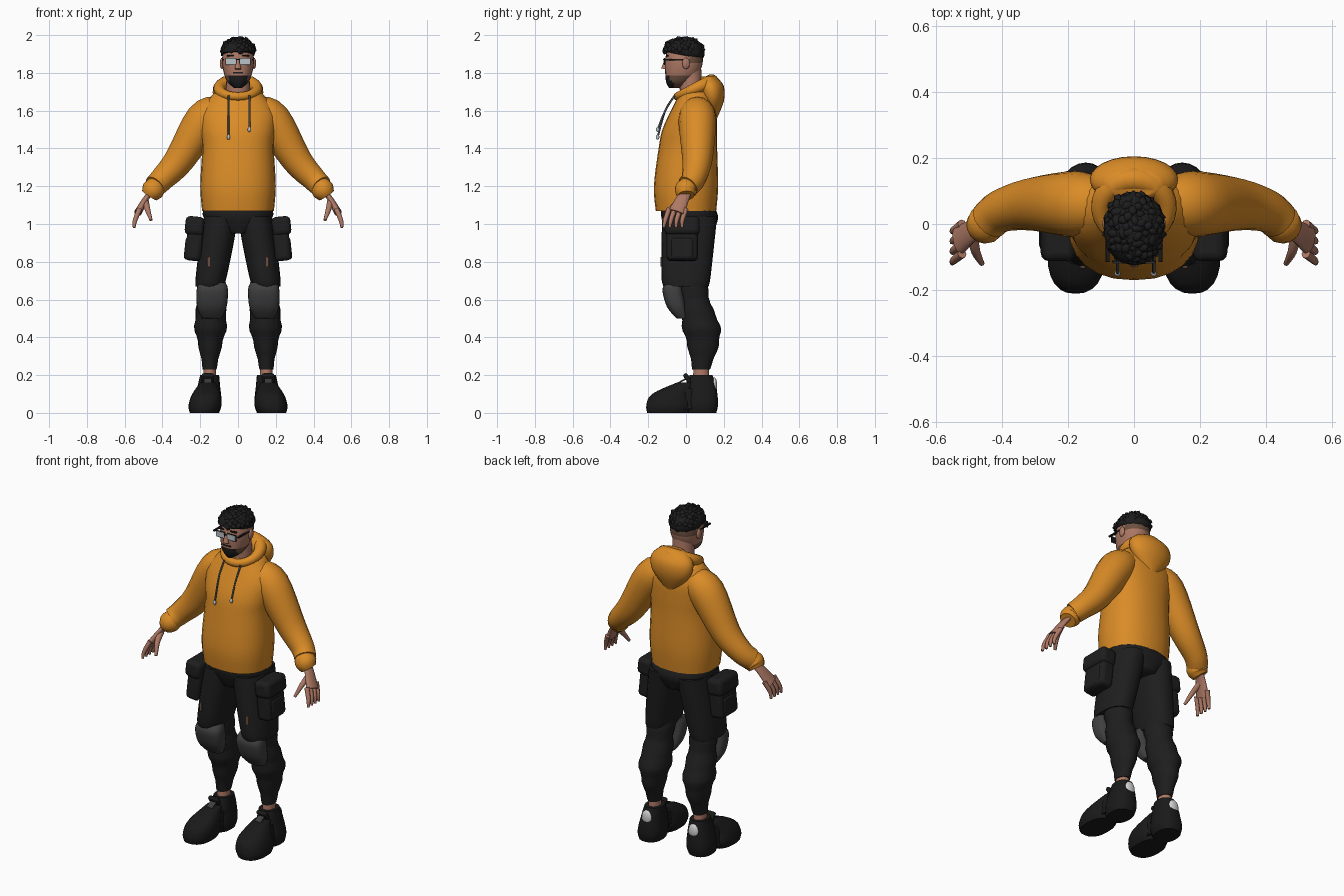
import bpy, bmesh, math, random
from mathutils import Vector, Matrix

random.seed(4)
cube = bpy.data.objects.get("Cube")
if cube:
    bpy.data.objects.remove(cube, do_unlink=True)


def material(name, *rgb):
    """A flat colour; a single value gives a grey."""
    colour = (*(rgb if len(rgb) == 3 else rgb * 3), 1)
    mat = bpy.data.materials.new(name)
    mat.use_nodes = True
    mat.diffuse_color = colour
    mat.node_tree.nodes["Principled BSDF"].inputs["Base Color"].default_value = colour
    return mat


orange = material("orange cotton", .7, .26, .02)
cloth = material("black cloth", .013)
rubber = material("black rubber", .01)
pad_grey = material("pad grey", .05)
skin = material("skin", .42, .19, .13)
stubble = material("stubble skin", .15, .08, .05)
hair = material("dark hair", .012)
lens = material("pale lens", .5, .55, .58)
white = material("off white", .65)
cord = material("cord grey", .1)

X, Y, Z = Vector((1, 0, 0)), Vector((0, 1, 0)), Vector((0, 0, 1))


def finish(name, bm, mats, mirror=False, smooth=True, paint=None):
    """Turn a bmesh into a named object, optionally mirrored across x."""
    bmesh.ops.recalc_face_normals(bm, faces=bm.faces)
    for face in bm.faces:
        face.smooth = smooth
        if paint:
            face.material_index = paint(face.calc_center_median())
    mesh = bpy.data.meshes.new(name)
    bm.to_mesh(mesh)
    bm.free()
    mesh.set_sharp_from_angle(angle=math.radians(60))
    for mat in mats:
        mesh.materials.append(mat)
    obj = bpy.data.objects.new(name, mesh)
    bpy.context.collection.objects.link(obj)
    if mirror:
        obj.modifiers.new("Mirror", 'MIRROR').use_mirror_merge = False
    return obj


def smooth_rows(rows, steps=4):
    """Fill in a smooth curve of rows through the given key rows."""
    rows = [Vector(row) for row in rows]
    result = []
    for i in range(len(rows) - 1):
        a, b = rows[i], rows[i + 1]
        slope_a = (b - rows[max(i - 1, 0)]) / 2
        slope_b = (rows[min(i + 2, len(rows) - 1)] - a) / 2
        for k in range(steps):
            t = k / steps
            ease = t * t * (3 - 2 * t)
            result.append(a.lerp(b, ease) + slope_a * t * (1 - t) ** 2
                          - slope_b * t * t * (1 - t))
    return result + [rows[-1]]


def skin_loops(name, loops, mats, closed=False, **options):
    """Bridge loops of points; cap the ends unless the loops form a ring."""
    bm = bmesh.new()
    loops = [[bm.verts.new(p) for p in loop] for loop in loops]
    pairs = list(zip(loops, loops[1:]))
    if closed:
        pairs.append((loops[-1], loops[0]))
    else:
        bm.faces.new(loops[0])
        bm.faces.new(loops[-1])
    for a, b in pairs:
        for k in range(len(a)):
            bm.faces.new((a[k - 1], a[k], b[k], b[k - 1]))
    return finish(name, bm, mats, **options)


def rounded(u, v, power=2, sides=24):
    """Offsets around a superellipse with half axes u and v."""
    def reach(value):
        return math.copysign(abs(value) ** (2 / power), value)
    angles = [math.tau * k / sides for k in range(sides)]
    return [u * reach(math.cos(a)) + v * reach(math.sin(a)) for a in angles]


def stack(name, rows, *mats, x=(0, 0), power=2, folds=0, **options):
    """Level rings (z, y, half width, half depth), x leaning from bottom to top."""
    rows = smooth_rows(rows)
    low, high = rows[0][0], rows[-1][0]
    loops = []
    for z, y, wide, deep in rows:
        centre = Vector((x[0] + (x[1] - x[0]) * (z - low) / (high - low), y, z))
        swell = 1 + folds * math.sin(z * 60)
        ring = rounded(X * wide * swell, Y * deep * swell, power)
        loops.append([centre + p for p in ring])
    return skin_loops(name, loops, mats, **options)


def limb(name, points, mat, ref=Y, flat=1, sides=16, mirror=True, closed=False):
    """A tube square to its path through (x, y, z, radius)."""
    rows = points if closed else smooth_rows(points)
    path = [Vector(row[:3]) for row in rows]
    last = len(path) - 1
    loops = []
    for i, row in enumerate(rows):
        before = path[i - 1] if closed else path[max(i - 1, 0)]
        after = path[(i + 1) % len(path)] if closed else path[min(i + 1, last)]
        along = (after - before).normalized()
        u = (ref - along * along.dot(ref)).normalized()
        ring = rounded(u * row[3], along.cross(u) * row[3] * flat, sides=sides)
        loops.append([path[i] + p for p in ring])
    return skin_loops(name, loops, [mat], closed=closed, mirror=mirror)


def box(name, centre, size, mat, mirror=True, bevel=.002, tilt=0, axis=Y):
    bm = bmesh.new()
    place = Matrix.Translation(centre) @ Matrix.Rotation(tilt, 4, axis)
    bmesh.ops.create_cube(bm, size=1, matrix=place @ Matrix.Diagonal((*size, 1)))
    mod = finish(name, bm, [mat], mirror, smooth=False).modifiers.new("Bevel", 'BEVEL')
    mod.width, mod.segments = bevel, 3


def ball(name, centre, size, mat, mirror=True):
    bm = bmesh.new()
    place = Matrix.Translation(centre) @ Matrix.Diagonal((*size, 1))
    bmesh.ops.create_icosphere(bm, subdivisions=3, radius=1, matrix=place)
    finish(name, bm, [mat], mirror)


# Hoodie: body, sleeves, cuffs, hood and collar
stack("hoodie_body", [(1.07, 0, .19, .16), (1.2, 0, .2, .17), (1.4, .01, .19, .155),
                      (1.5, .02, .2, .145), (1.6, .04, .2, .12), (1.7, .05, .12, .08)],
      orange, power=2.3)
limb("sleeve", [(.1, .06, 1.6, .08), (.18, .06, 1.55, .1), (.31, .06, 1.34, .08),
                (.4, .04, 1.24, .065), (.44, .01, 1.2, .06)], orange)
limb("cuff", [(.43, .02, 1.21, .05), (.45, 0, 1.18, .06), (.47, 0, 1.15, .045)], orange)
stack("hood", [(1.55, .14, .03, .02), (1.65, .14, .12, .06), (1.73, .13, .13, .07),
               (1.78, .12, .08, .04)], orange)
collar = []
for k in range(24):
    side, back = math.sin(math.tau * k / 24), -math.cos(math.tau * k / 24)
    collar.append((side * .1, .045 + back * .09, 1.715 + back * .04, .03 + back * .008))
limb("hood_collar", collar, orange, ref=Z, mirror=False, closed=True)

# Drawstrings with metal tips
for x, low in ((-.05, 1.46), (.06, 1.5)):
    end = (x, -.15, low)
    limb("drawstring", [(x, -.06, 1.68, .005), (x, -.11, 1.6, .005), (*end, .005)],
         cord, ref=X, sides=8, mirror=False)
    ball("drawstring_tip", end, (.009, .009, .014), lens, False)

# Hands
limb("palm", [(.46, 0, 1.17, .03), (.49, -.02, 1.13, .035), (.53, -.05, 1.06, .045)],
     skin, flat=.45)
for i in range(4):
    y = .03 * i - .09
    limb("finger", [(.52, y, 1.08, .014), (.545, y - .02, 1.02, .012),
                    (.55, y * 1.1 - .02, .98, .007)], skin, sides=8)
limb("thumb", [(.49, -.03, 1.12, .018), (.48, -.08, 1.08, .015), (.46, -.12, 1.02, .008)],
     skin, sides=8)

# Trousers: hips, thighs and baggy lower legs with knee pads
stack("trouser_hips", [(.95, .02, .08, .12), (1.03, .02, .18, .15), (1.09, .01, .18, .14)],
      cloth, power=2.3)
stack("trouser_thigh", [(.67, 0, .075, .12), (.72, 0, .082, .13), (.9, .01, .09, .14),
                        (1.04, .02, .09, .145)], cloth, x=(.15, .09), power=2.3, mirror=True)
stack("trouser_lower_leg", [(.23, .08, .035, .045), (.35, .09, .06, .08), (.46, .08, .085, .1),
                            (.58, .05, .075, .08), (.7, .03, .075, .08)],
      cloth, x=(.15, .14), folds=.05, mirror=True)
stack("knee_pad", [(.5, -.02, .05, .03), (.56, -.05, .078, .05), (.65, -.07, .083, .055),
                   (.69, -.06, .07, .045)], pad_grey, x=(.14, .135), power=3, mirror=True)
box("thigh_rip", (.155, -.13, .8), (.016, .009, .05), stubble)

# Thigh pouches with flaps and front pockets
lean = math.radians(-6)
box("pouch", (.23, -.02, .915), (.085, .165, .22), cloth, bevel=.022, tilt=lean)
box("pouch_flap", (.23, -.02, .99), (.1, .185, .1), cloth, bevel=.025, tilt=lean)
box("pouch_pocket", (.26, -.02, .87), (.045, .125, .12), cloth, bevel=.018, tilt=lean)

# Ankles and chunky shoes
stack("ankle", [(.12, .08, .036, .045), (.25, .08, .032, .04)], skin, x=(.15, .15), mirror=True)
stack("shoe_forefoot", [(0, -.095, .075, .11), (.04, -.09, .087, .12), (.1, -.08, .075, .1),
                        (.16, 0, .04, .05)], rubber, x=(.18, .16), power=2.4, mirror=True)
stack("shoe_heel", [(0, .08, .065, .08), (.05, .08, .075, .09), (.14, .08, .06, .08),
                    (.2, .08, .05, .06)], rubber, x=(.165, .15), power=2.4, mirror=True)
stack("shoe_arch", [(.02, 0, .065, .08), (.13, 0, .055, .08)], rubber, x=(.17, .16), mirror=True)
box("shoe_tongue", (.16, .01, .18), (.065, .025, .065), rubber, bevel=.01, tilt=.6, axis=X)
box("tongue_patch", (.16, -.02, .17), (.04, .05, .008), pad_grey, tilt=.5, axis=X)
ball("heel_patch", (.155, .15, .145), (.032, .015, .042), white)


# Head: bearded chin, stubble on the jaw and shaved sides
def face_colour(c):
    if c.z < 1.79 and c.y < -.065 and abs(c.x) < .05:
        return 2
    if c.z < 1.785 and c.y < .01 or c.z > 1.85 and c.y > .02:
        return 1
    return 0


stack("head", [(1.72, -.06, .02, .03), (1.75, -.04, .055, .065), (1.8, -.02, .075, .09),
               (1.87, -.01, .085, .1), (1.95, -.01, .07, .085)],
      skin, stubble, hair, power=2.2, paint=face_colour)
stack("neck", [(1.66, .03, .065, .06), (1.83, .02, .06, .06)], skin)
limb("nose", [(0, -.1, 1.88, .008), (0, -.115, 1.82, .017)], skin, ref=X, mirror=False)
ball("ear", (.085, 0, 1.85), (.011, .02, .03), skin)
box("moustache", (0, -.106, 1.8), (.055, .009, .009), hair, mirror=False)
box("eyebrow", (.04, -.1, 1.89), (.04, .014, .008), hair)

# Glasses
box("glasses_rim", (.037, -.113, 1.86), (.06, .006, .038), rubber)
box("glasses_lens", (.037, -.117, 1.86), (.054, .004, .032), lens)
box("glasses_bridge", (0, -.12, 1.87), (.02, .006, .006), rubber, mirror=False)
box("glasses_arm", (.08, -.05, 1.87), (.012, .13, .009), rubber)

# Tousled hair: a jittered cap covered in small tufts
bm = bmesh.new()
bmesh.ops.create_icosphere(bm, subdivisions=3, radius=1)
for v in bm.verts:
    d = v.co.normalized() * random.uniform(.96, 1.05)
    v.co = Vector((d.x * .092, d.y * .112 - .012, d.z * .077 + 1.91))
    v.co.z = max(v.co.z, 1.89 - v.co.y * .2)
for k in range(90):
    height = .1 + .9 * k / 90
    around = math.sqrt(1 - height * height)
    at = Vector((around * math.cos(k * 2.4) * .082, around * math.sin(k * 2.4) * .1 - .012,
                 height * .07 + 1.908))
    turn = Vector((random.random(), 1, random.random()))
    spin = Matrix.Rotation(random.uniform(0, math.tau), 4, turn)
    place = Matrix.Translation(at) @ spin @ Matrix.Diagonal((1.2, .8, .7, 1))
    bmesh.ops.create_icosphere(bm, subdivisions=1, radius=random.uniform(.016, .023),
                               matrix=place)
finish("hair", bm, [hair], smooth=False)
